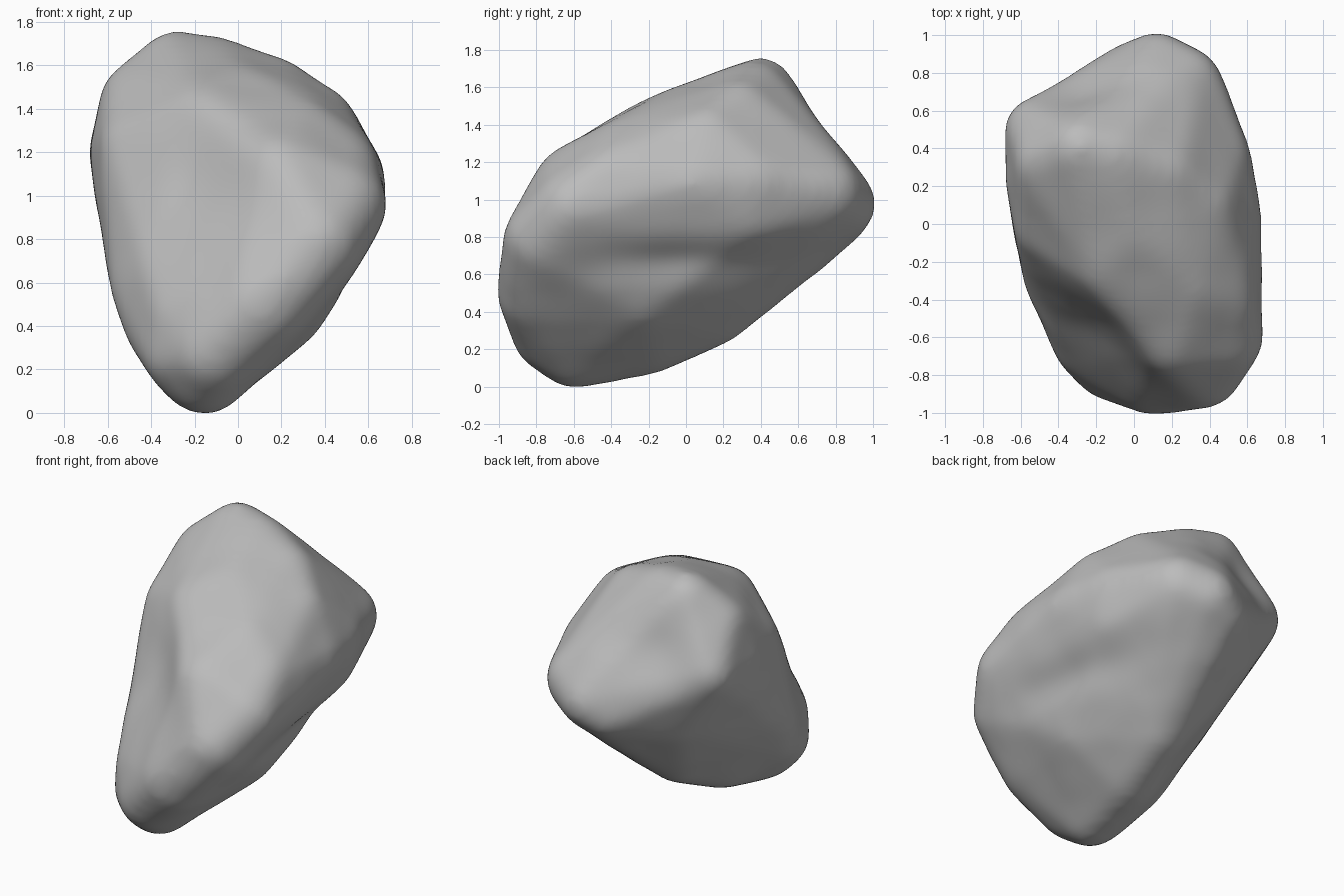
import bpy
import bmesh
import math
from mathutils import Matrix, Vector, noise

cube = bpy.data.objects.get("Cube")
if cube:
    bpy.data.objects.remove(cube, do_unlink=True)

# Rounded corners of the boulder: x, y, z, radius
CORNERS = [
    # peak and broad top slope
    (-0.28, 0.40, 1.58, 0.16), (-0.12, 0.37, 1.56, 0.16),
    (0.15, 0.28, 1.44, 0.18), (0.00, 0.00, 1.41, 0.18),
    (-0.15, -0.20, 1.32, 0.18), (0.33, 0.12, 1.30, 0.20),
    (0.28, -0.30, 1.23, 0.20), (0.18, -0.62, 1.07, 0.20),
    # left shoulder and flank
    (-0.45, 0.32, 1.43, 0.17), (-0.50, 0.50, 1.20, 0.17),
    (-0.50, 0.25, 1.20, 0.17), (-0.45, -0.02, 1.20, 0.17),
    (-0.47, 0.25, 1.02, 0.18), (-0.44, 0.00, 0.84, 0.18),
    (-0.40, -0.25, 0.60, 0.18), (-0.33, -0.40, 0.40, 0.18),
    # right ridge
    (0.45, -0.40, 1.08, 0.20), (0.47, -0.60, 0.95, 0.20),
    (0.35, -0.75, 0.78, 0.22), (0.47, 0.05, 1.08, 0.19),
    (0.42, 0.35, 1.08, 0.19), (0.38, 0.30, 0.92, 0.20),
    # back
    (0.26, 0.73, 1.03, 0.20), (0.12, 0.82, 0.97, 0.18),
    (0.01, 0.79, 0.91, 0.17), (-0.27, 0.50, 0.85, 0.18),
    # keel and front foot
    (-0.05, 0.15, 0.43, 0.20), (-0.10, -0.20, 0.27, 0.20),
    (-0.16, -0.60, 0.20, 0.20), (-0.22, -0.62, 0.27, 0.20),
    (-0.12, -0.72, 0.28, 0.20), (0.10, -0.78, 0.50, 0.22),
    (-0.22, -0.64, 0.42, 0.18), (0.20, -0.25, 0.50, 0.20),
]
SKIN = 0.016  # extra thickness that the softening wears away

# Hollows: centre, reach along each axis, push
HOLLOWS = [
    ((-0.05, -0.55, 0.95), (0.34, 0.34, 0.32), (0.02, 0.09, -0.01)),
    ((0.42, 0.00, 0.66), (0.25, 0.45, 0.11), (-0.04, 0.0, 0.02)),
    ((-0.25, 0.72, 1.30), (0.25, 0.25, 0.25), (0.01, -0.04, -0.01)),
]


def hull_of_spheres(corners):
    """Wrap one tight skin around all the corner spheres."""
    bm = bmesh.new()
    for x, y, z, r in corners:
        bmesh.ops.create_icosphere(bm, subdivisions=3, radius=r + SKIN,
                                   matrix=Matrix.Translation((x, y, z)))
    points = [v.co.copy() for v in bm.verts]
    bm.clear()
    for p in points:
        bm.verts.new(p)
    result = bmesh.ops.convex_hull(bm, input=bm.verts[:])
    unused = {g for g in result["geom_interior"] + result["geom_unused"]
              if isinstance(g, bmesh.types.BMVert) and not g.link_faces}
    bmesh.ops.delete(bm, geom=list(unused), context="VERTS")
    mesh = bpy.data.meshes.new("boulder")
    bm.to_mesh(mesh)
    bm.free()
    return mesh


# Boulder body
boulder = bpy.data.objects.new("boulder", hull_of_spheres(CORNERS))
bpy.context.collection.objects.link(boulder)
bpy.ops.object.select_all(action="DESELECT")
boulder.select_set(True)
bpy.context.view_layer.objects.active = boulder

remesh = boulder.modifiers.new("even_skin", "REMESH")
remesh.mode = "VOXEL"
remesh.voxel_size = 0.025
soften = boulder.modifiers.new("soften", "SMOOTH")
soften.factor = 0.5
soften.iterations = 30
for name in ("even_skin", "soften"):
    bpy.ops.object.modifier_apply(modifier=name)

# Hollows and gentle weathering
verts = boulder.data.vertices
normals = [v.normal.copy() for v in verts]
for v, normal in zip(verts, normals):
    start = v.co.copy()
    for centre, reach, push in HOLLOWS:
        d = sum(((a - c) / r) ** 2 for a, c, r in zip(start, centre, reach))
        v.co += Vector(push) * math.exp(-d)
    v.co += normal * noise.noise(start * 4) * 0.006

# Rest the foot on the ground
foot = min(v.co.z for v in verts)
for v in verts:
    v.co.z -= foot
boulder.data.update()
bpy.ops.object.shade_smooth()

# Stone colour
stone = bpy.data.materials.new("stone_grey")
stone.use_nodes = True
grey = (0.5, 0.5, 0.5, 1.0)
stone.diffuse_color = grey
stone.node_tree.nodes["Principled BSDF"].inputs["Base Color"].default_value = grey
boulder.data.materials.clear()
boulder.data.materials.append(stone)
